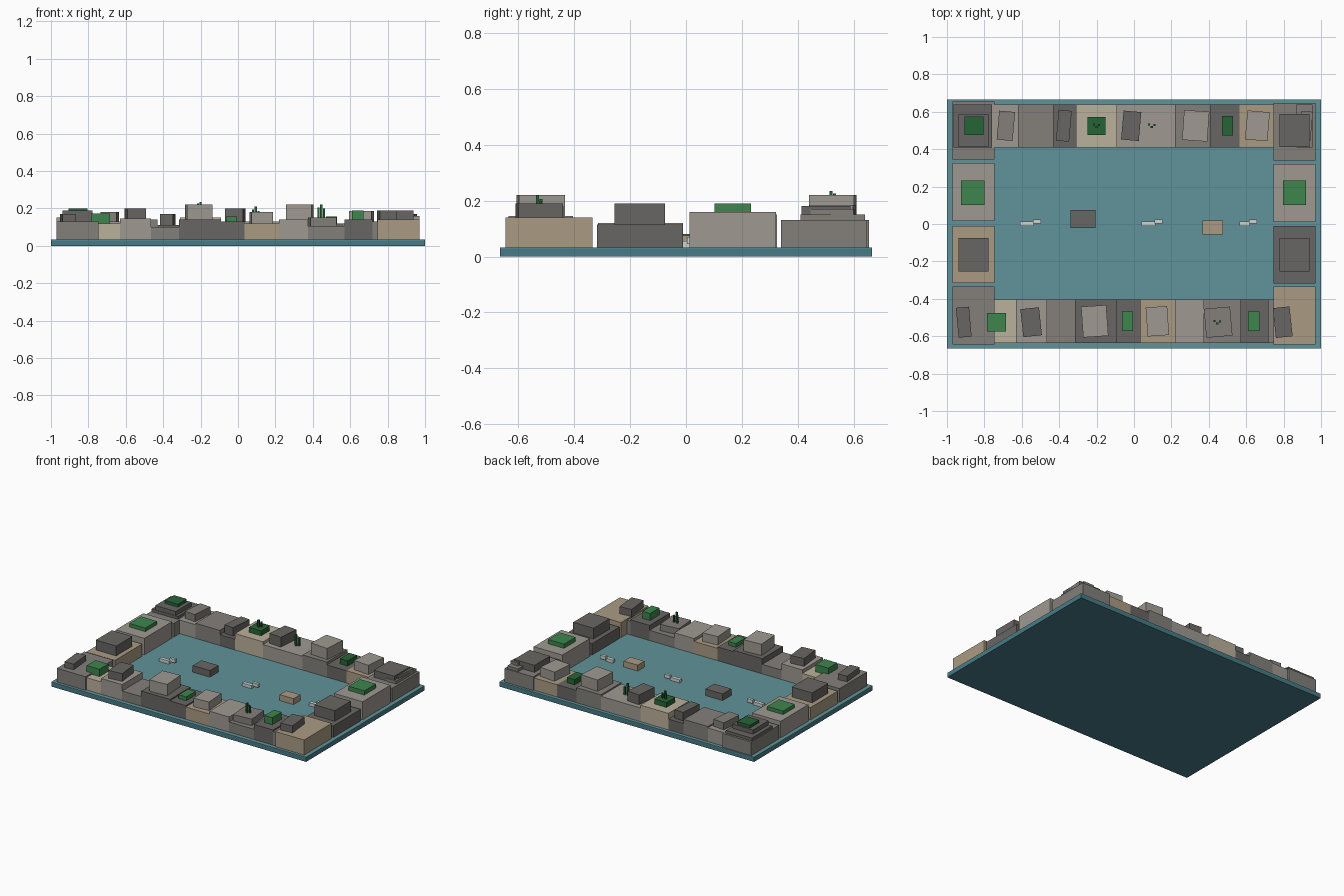
import bpy, math
from mathutils import Matrix

# Palette in display values, converted to linear
PALETTE = {
    "dark": (104, 102, 99), "mid": (130, 127, 122), "light": (157, 152, 144),
    "tan": (168, 154, 131), "sand": (186, 175, 154), "water": (96, 146, 152),
    "base": (72, 122, 134), "green": (64, 132, 78), "plant": (44, 100, 58),
    "white": (205, 212, 208),
}
MATS = {}
for key, rgb in PALETTE.items():
    m = bpy.data.materials.new(key)
    m.diffuse_color = [(c / 255) ** 2.2 for c in rgb] + [1]
    MATS[key] = m


def box(name, x0, x1, y0, y1, z0, z1, color, rot=0):
    """Box from its extents, optionally turned about its vertical axis (degrees)."""
    hx, hy, hz = (x1 - x0) / 2, (y1 - y0) / 2, (z1 - z0) / 2
    verts = [(sx * hx, sy * hy, sz * hz) for sz in (-1, 1)
             for sx, sy in ((-1, -1), (1, -1), (1, 1), (-1, 1))]
    faces = [(3, 2, 1, 0), (4, 5, 6, 7)] + [(i, (i + 1) % 4, (i + 1) % 4 + 4, i + 4) for i in range(4)]
    mesh = bpy.data.meshes.new(name)
    mesh.from_pydata(verts, [], faces)
    mesh.materials.append(MATS[color])
    ob = bpy.data.objects.new(name, mesh)
    ob.location = ((x0 + x1) / 2, (y0 + y1) / 2, (z0 + z1) / 2)
    ob.rotation_euler.z = math.radians(rot)
    bpy.context.collection.objects.link(ob)
    return ob


def block(name, cx, cy, w, d, z0, z1, color, rot=0):
    return box(name, cx - w / 2, cx + w / 2, cy - d / 2, cy + d / 2, z0, z1, color, rot)


def plants(name, cx, cy, z0, z1):
    """Cluster of three narrow stems of different height."""
    for dx, dy, k in ((-0.014, 0.006, 0.8), (0.0, -0.006, 1.0), (0.014, 0.004, 0.7)):
        block(name, cx + dx, cy + dy, 0.011, 0.011, z0, z0 + (z1 - z0) * k, "plant")


W = 0.033  # water level

# Base slab with water sheet
box("base_slab", -1, 1, -0.665, 0.665, 0, 0.028, "base")
box("water_sheet", -1, 1, -0.665, 0.665, 0.028, W, "water")

# Rock rows along front and back: x start, x end, top, colour
FRONT = [(-0.745, -0.63, 0.12, "sand"), (-0.63, -0.465, 0.145, "light"),
         (-0.465, -0.315, 0.10, "mid"), (-0.315, -0.09, 0.14, "dark"),
         (-0.09, 0.035, 0.13, "dark"), (0.035, 0.22, 0.12, "tan"),
         (0.22, 0.375, 0.14, "light"), (0.375, 0.57, 0.105, "mid"),
         (0.57, 0.72, 0.14, "dark"), (0.72, 0.85, 0.13, "mid")]
BACK = [(-0.965, -0.76, 0.15, "dark"), (-0.76, -0.62, 0.13, "light"),
        (-0.62, -0.43, 0.14, "mid"), (-0.43, -0.31, 0.11, "dark"),
        (-0.31, -0.09, 0.15, "sand"), (-0.09, 0.07, 0.13, "light"),
        (0.07, 0.22, 0.13, "light"), (0.22, 0.41, 0.14, "mid"),
        (0.41, 0.565, 0.12, "dark"), (0.565, 0.87, 0.12, "tan"),
        (0.87, 0.955, 0.15, "mid")]
for a, b, top, col in FRONT:
    box("front_rock", a, b, -0.635, -0.405, W, top, col)
for a, b, top, col in BACK:
    box("back_rock", a, b, 0.41, 0.64, W, top, col)

# Turned rocks on the rows: x, y, width, depth, bottom, top, colour, turn
UPPER = [(-0.91, -0.525, 0.07, 0.16, 0.13, 0.17, "dark", 5),
         (-0.55, -0.525, 0.10, 0.15, 0.145, 0.20, "dark", 6),
         (-0.21, -0.52, 0.135, 0.165, 0.14, 0.22, "light", 4),
         (0.125, -0.52, 0.115, 0.155, 0.12, 0.18, "light", 4),
         (0.45, -0.525, 0.14, 0.155, 0.105, 0.15, "mid", 5),
         (0.795, -0.525, 0.09, 0.16, 0.13, 0.19, "dark", 6),
         (-0.685, 0.525, 0.085, 0.155, 0.13, 0.18, "mid", -5),
         (-0.375, 0.525, 0.07, 0.165, 0.11, 0.17, "dark", -5),
         (-0.015, 0.525, 0.095, 0.155, 0.13, 0.20, "dark", -5),
         (0.33, 0.525, 0.135, 0.16, 0.14, 0.22, "light", -4),
         (0.66, 0.525, 0.12, 0.155, 0.12, 0.185, "light", -5),
         (0.92, 0.525, 0.06, 0.155, 0.13, 0.17, "mid", -5)]
for u in UPPER:
    block("upper_rock", *u)

# Rocks on the short sides and corners: x side, y start, y end, top, colour
SIDE = [(-1, -0.645, -0.335, 0.13, "mid"), (-1, -0.315, -0.01, 0.12, "tan"),
        (-1, 0.015, 0.325, 0.15, "light"), (-1, 0.345, 0.655, 0.13, "mid"),
        (1, -0.645, -0.335, 0.14, "tan"), (1, -0.318, -0.01, 0.115, "dark"),
        (1, 0.012, 0.322, 0.16, "light"), (1, 0.34, 0.648, 0.13, "mid")]
for s, a, b, top, col in SIDE:
    block("side_rock", s * 0.858, (a + b) / 2, 0.225, b - a, W, top, col)
for s in (-1, 1):
    block("side_upper_rock", s * 0.858, -0.165, 0.16, 0.18, 0.11, 0.19, "dark")
    block("corner_upper_rock", s * 0.858, 0.50, 0.16, 0.175, 0.13, 0.18, "dark")

# Planting beds: x, y, width, depth, bottom, top, colour
BEDS = [(-0.735, -0.525, 0.10, 0.10, 0.12, 0.172, "green"),
        (-0.035, -0.52, 0.06, 0.105, 0.13, 0.157, "green"),
        (0.64, -0.52, 0.06, 0.105, 0.14, 0.19, "green"),
        (-0.855, 0.525, 0.10, 0.10, 0.18, 0.20, "plant"),
        (-0.20, 0.525, 0.096, 0.096, 0.15, 0.185, "plant"),
        (0.50, 0.525, 0.06, 0.105, 0.12, 0.157, "plant"),
        (-0.862, 0.167, 0.125, 0.13, 0.15, 0.175, "green"),
        (0.858, 0.167, 0.125, 0.13, 0.16, 0.19, "green")]
for b in BEDS:
    block("planting_bed", *b)
plants("bed_plant", -0.20, 0.525, 0.185, 0.235)
plants("back_plant", 0.095, 0.525, 0.13, 0.21)
plants("front_plant", 0.445, -0.525, 0.15, 0.22)

# Islands in the pool
box("dark_island", -0.34, -0.205, -0.022, 0.075, W, 0.08, "dark")
box("tan_island", 0.365, 0.475, -0.055, 0.02, W, 0.075, "tan")

# Floating animals: long body and a raised head
for x in (-0.61, 0.04, 0.565):
    w = 0.075 if x < 0.5 else 0.055
    box("swimmer_body", x, x + w, -0.012, 0.014, W, 0.055, "white")
    box("swimmer_head", x + w - 0.005, x + w + 0.038, 0.004, 0.024, 0.045, 0.07, "white")
